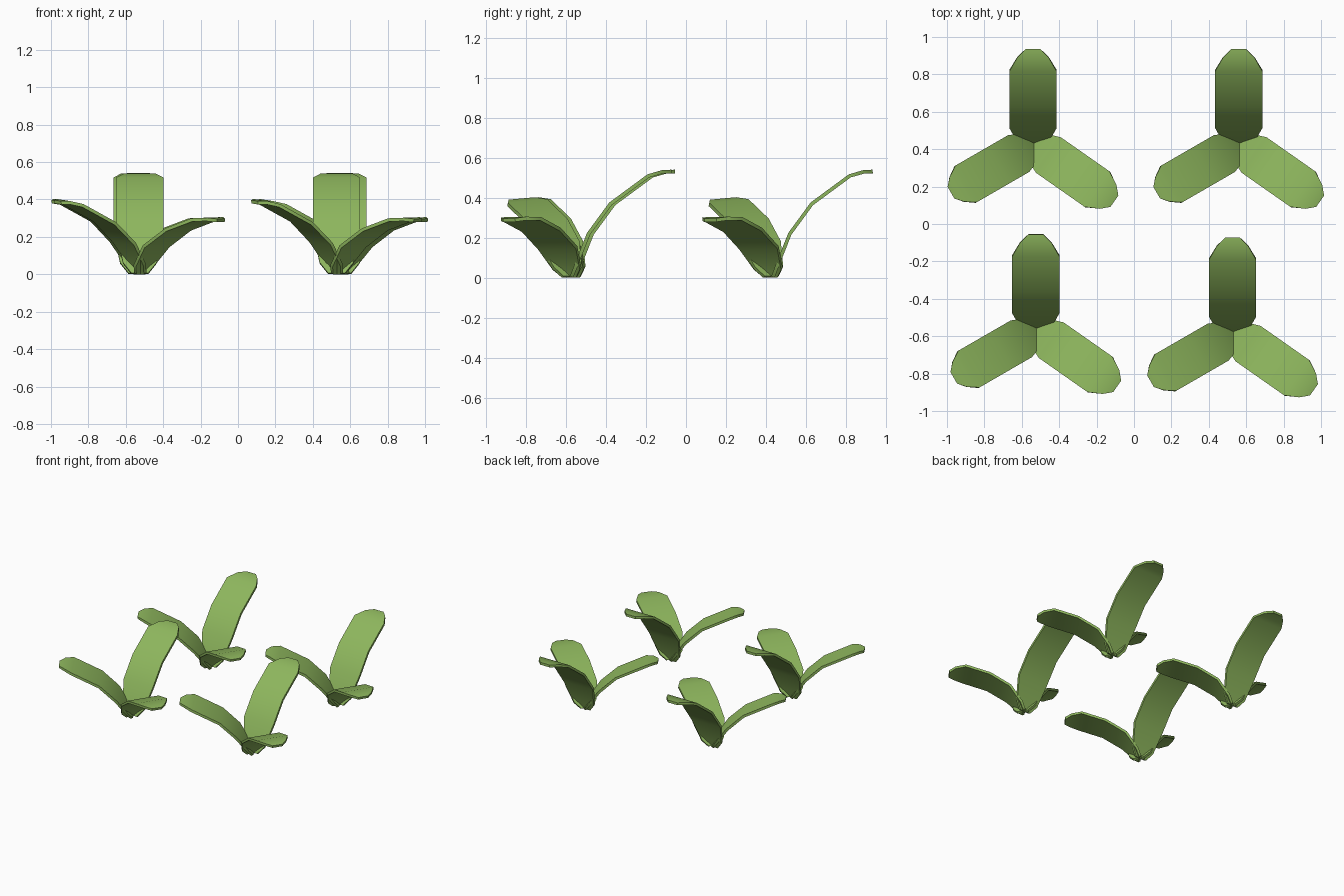
import bpy, bmesh, math
from mathutils import Vector

if "Cube" in bpy.data.objects:
    bpy.data.objects.remove(bpy.data.objects["Cube"])

green = bpy.data.materials.new("leaf green")
green.diffuse_color = (0.27, 0.47, 0.11, 1)
green.use_nodes = True
green.node_tree.nodes["Principled BSDF"].inputs["Base Color"].default_value = green.diffuse_color

HALF_WIDTHS = [0.045, 0.09, 0.126, 0.126, 0.126, 0.085, 0.04]
THICK = 0.018

# Leaf types: heading, base offset, width scale, sideways roll, arching profile (reach, height)
LEAVES = {
    "back_leaf": (90, (0.0, -0.005), 1.0, 0.0,
                  [(0.0, 0.004), (0.022, 0.06), (0.085, 0.22), (0.195, 0.37),
                   (0.385, 0.51), (0.455, 0.53), (0.5, 0.532)]),
    "right_leaf": (-35, (0.012, -0.022), 0.92, 0.02,
                   [(-0.015, 0.004), (0.01, 0.045), (0.092, 0.15), (0.235, 0.24),
                    (0.405, 0.293), (0.475, 0.295), (0.515, 0.288)]),
    "left_leaf": (210, (-0.005, -0.022), 0.9, -0.08,
                  [(-0.015, 0.004), (0.01, 0.05), (0.09, 0.17), (0.21, 0.28),
                   (0.41, 0.376), (0.465, 0.388), (0.5, 0.385)]),
}


def make_leaf(name, centre, heading, offset, width, roll, profile):
    a = math.radians(heading)
    out = Vector((math.cos(a), math.sin(a), 0))
    side = Vector((-math.sin(a), math.cos(a), 0))
    base = Vector((centre[0] + offset[0], centre[1] + offset[1], 0))
    bm = bmesh.new()
    rows = []
    for i, (u, z) in enumerate(profile):
        p, q = profile[max(i - 1, 0)], profile[min(i + 1, len(profile) - 1)]
        n = Vector((p[1] - q[1], q[0] - p[0])).normalized() * THICK / 2
        row = []
        for s, t in ((1, 1), (-1, 1), (-1, -1), (1, -1)):
            v = s * HALF_WIDTHS[i] * width
            height = z + t * n.y - v * roll * min(1, z / 0.2) * (1 if roll < 0 else -1)
            # left leaf: its rear edge has negative v
            if roll < 0:
                height = z + t * n.y + v * roll * min(1, z / 0.2)
            co = base + out * (u + t * n.x) + side * v
            co.z = max(0, height)
            row.append(bm.verts.new(co))
        rows.append(row)
    for r0, r1 in zip(rows, rows[1:]):
        for k in range(4):
            j = (k + 1) % 4
            bm.faces.new((r0[k], r0[j], r1[j], r1[k]))
    bm.faces.new(rows[0])
    bm.faces.new(rows[-1])
    bmesh.ops.recalc_face_normals(bm, faces=bm.faces)
    for f in bm.faces:
        f.smooth = True
    for e in bm.edges:
        e.smooth = e.calc_face_angle(0) < math.radians(40)
    me = bpy.data.meshes.new(name)
    bm.to_mesh(me)
    bm.free()
    me.materials.append(green)
    bpy.context.collection.objects.link(bpy.data.objects.new(name, me))


# Four plants of three leaves each
for label, centre in {"rear_left": (-0.54, 0.44), "rear_right": (0.56, 0.44),
                      "front_left": (-0.525, -0.55), "front_right": (0.527, -0.568)}.items():
    for leaf, spec in LEAVES.items():
        make_leaf(f"{label}_{leaf}", centre, *spec)
